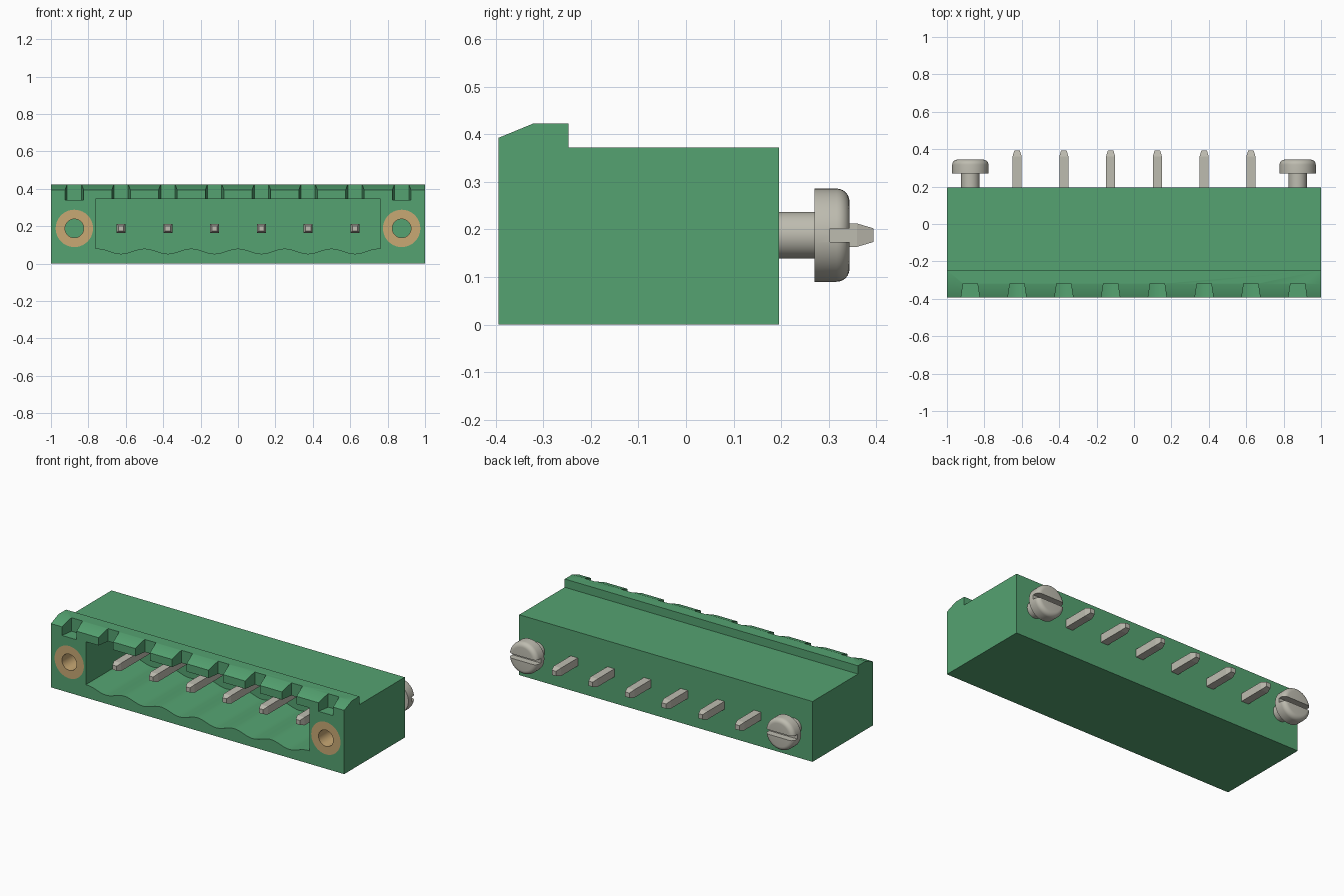
import bpy, bmesh, math
from mathutils import Vector, Matrix

if "Cube" in bpy.data.objects:
    bpy.data.objects.remove(bpy.data.objects["Cube"])


def material(name, rgb):
    m = bpy.data.materials.new(name)
    m.diffuse_color = (*rgb, 1)
    m.use_nodes = True
    m.node_tree.nodes["Principled BSDF"].inputs["Base Color"].default_value = m.diffuse_color
    return m


GREEN = material("green plastic", (0.09, 0.365, 0.165))
BRASS = material("brass", (0.578, 0.392, 0.174))
METAL = material("tin grey", (0.515, 0.503, 0.434))

PITCH, PIN_Z = 0.25, 0.188
FRONT, BACK = -0.394, 0.196


def finish(name, bm, mat):
    bmesh.ops.recalc_face_normals(bm, faces=bm.faces)
    me = bpy.data.meshes.new(name)
    bm.to_mesh(me)
    bm.free()
    me.materials.append(mat)
    ob = bpy.data.objects.new(name, me)
    bpy.context.collection.objects.link(ob)
    return ob


def prism(name, outline, place, lo, hi, mat):
    """Extrude a 2D outline between lo and hi; place maps (a, b, depth) to xyz."""
    bm = bmesh.new()
    rings = [[bm.verts.new(place(a, b, d)) for a, b in outline] for d in (lo, hi)]
    n = len(outline)
    bm.faces.new(rings[0])
    bm.faces.new(rings[1])
    for i in range(n):
        j = (i + 1) % n
        bm.faces.new((rings[0][i], rings[0][j], rings[1][j], rings[1][i]))
    return finish(name, bm, mat)


def lathe(name, profile, x, mat, closed=False, steps=40):
    """Turn a (radius, y) profile about a y-directed axis at x, PIN_Z."""
    bm = bmesh.new()
    vs = [bm.verts.new((r, y, 0)) for r, y in profile]
    pairs = list(zip(vs, vs[1:])) + ([(vs[-1], vs[0])] if closed else [])
    edges = [bm.edges.new(p) for p in pairs]
    bmesh.ops.spin(bm, geom=vs + edges, cent=(0, 0, 0), axis=(0, 1, 0),
                   angle=2 * math.pi, steps=steps, use_merge=False)
    bmesh.ops.remove_doubles(bm, verts=bm.verts, dist=1e-5)
    bm.transform(Matrix.Translation((x, 0, PIN_Z)))
    return finish(name, bm, mat)


def cut(target, cutter):
    mod = target.modifiers.new("cut", 'BOOLEAN')
    mod.operation, mod.solver, mod.object = 'DIFFERENCE', 'EXACT', cutter
    bpy.context.view_layer.objects.active = target
    bpy.ops.object.modifier_apply(modifier=mod.name)
    bpy.data.objects.remove(cutter)


def smooth(ob):
    bpy.ops.object.select_all(action='DESELECT')
    ob.select_set(True)
    bpy.context.view_layer.objects.active = ob
    bpy.ops.object.shade_smooth_by_angle(angle=math.radians(30))


along_x = lambda a, b, d: (d, a, b)
along_y = lambda a, b, d: (a, d, b)
along_z = lambda a, b, d: (a, b, d)

# Housing: side profile with raised, chamfered latch lip
housing = prism("housing", [(FRONT, 0), (BACK, 0), (BACK, 0.372), (-0.247, 0.372),
                            (-0.247, 0.423), (-0.321, 0.423), (FRONT, 0.393)],
                along_x, -1, 1, GREEN)

# Plug cavity with a scalloped floor, one trough under each pin
floor = []
for i in range(73):
    x = -0.75 + 1.5 * i / 72
    floor.append((x, 0.066 - 0.014 * math.cos(2 * math.pi * (x + 0.625) / PITCH)))
cavity = [(-0.762, 0.345), (-0.762, 0.08)] + floor + [(0.762, 0.08), (0.762, 0.345)]
cut(housing, prism("cavity_cutter", cavity, along_y, -0.5, 0.06, GREEN))

# Tapered notches along the lip
for i in range(8):
    x = (i - 3.5) * PITCH
    notch = [(x - 0.062, -0.474), (x + 0.062, -0.474), (x + 0.038, -0.317), (x - 0.038, -0.317)]
    cut(housing, prism("notch_cutter", notch, along_z, 0.34, 0.5, GREEN))

for side, x in (("left", -0.875), ("right", 0.875)):
    # Threaded brass insert set into a blind hole
    cut(housing, lathe("hole_cutter", [(0, -0.5), (0.1, -0.5), (0.1, -0.09), (0, -0.09)], x, GREEN))
    insert = lathe(side + "_insert", [(0.05, FRONT), (0.1, FRONT), (0.1, -0.09), (0.05, -0.09)],
                   x, BRASS, closed=True)
    smooth(insert)

    # Slotted mounting screw with rounded head
    round_edge = [(0.071 + 0.027 * math.cos(t), 0.317 + 0.027 * math.sin(t))
                  for t in [math.pi / 2 * k / 6 for k in range(7)]]
    screw = lathe(side + "_screw", [(0, 0.15), (0.049, 0.15), (0.049, 0.27), (0.098, 0.27)]
                  + round_edge + [(0, 0.344)], x, METAL)
    slot = [(x - 0.15, PIN_Z - 0.014), (x + 0.15, PIN_Z - 0.014),
            (x + 0.15, PIN_Z + 0.014), (x - 0.15, PIN_Z + 0.014)]
    cut(screw, prism("slot_cutter", slot, along_y, 0.303, 0.4, METAL))
    smooth(screw)

smooth(housing)

# Square contact pins with tapered ends
for i in range(6):
    x = (i - 2.5) * PITCH
    bm = bmesh.new()
    rings = []
    for y, h in ((-0.31, 0.014), (-0.28, 0.0245), (0.36, 0.0245), (0.394, 0.0145)):
        rings.append([bm.verts.new((x + sx * h, y, PIN_Z + sz * h))
                      for sx, sz in ((-1, -1), (1, -1), (1, 1), (-1, 1))])
    bm.faces.new(rings[0])
    bm.faces.new(rings[-1])
    for r0, r1 in zip(rings, rings[1:]):
        for k in range(4):
            j = (k + 1) % 4
            bm.faces.new((r0[k], r0[j], r1[j], r1[k]))
    finish("contact_pin_%d" % (i + 1), bm, METAL)
